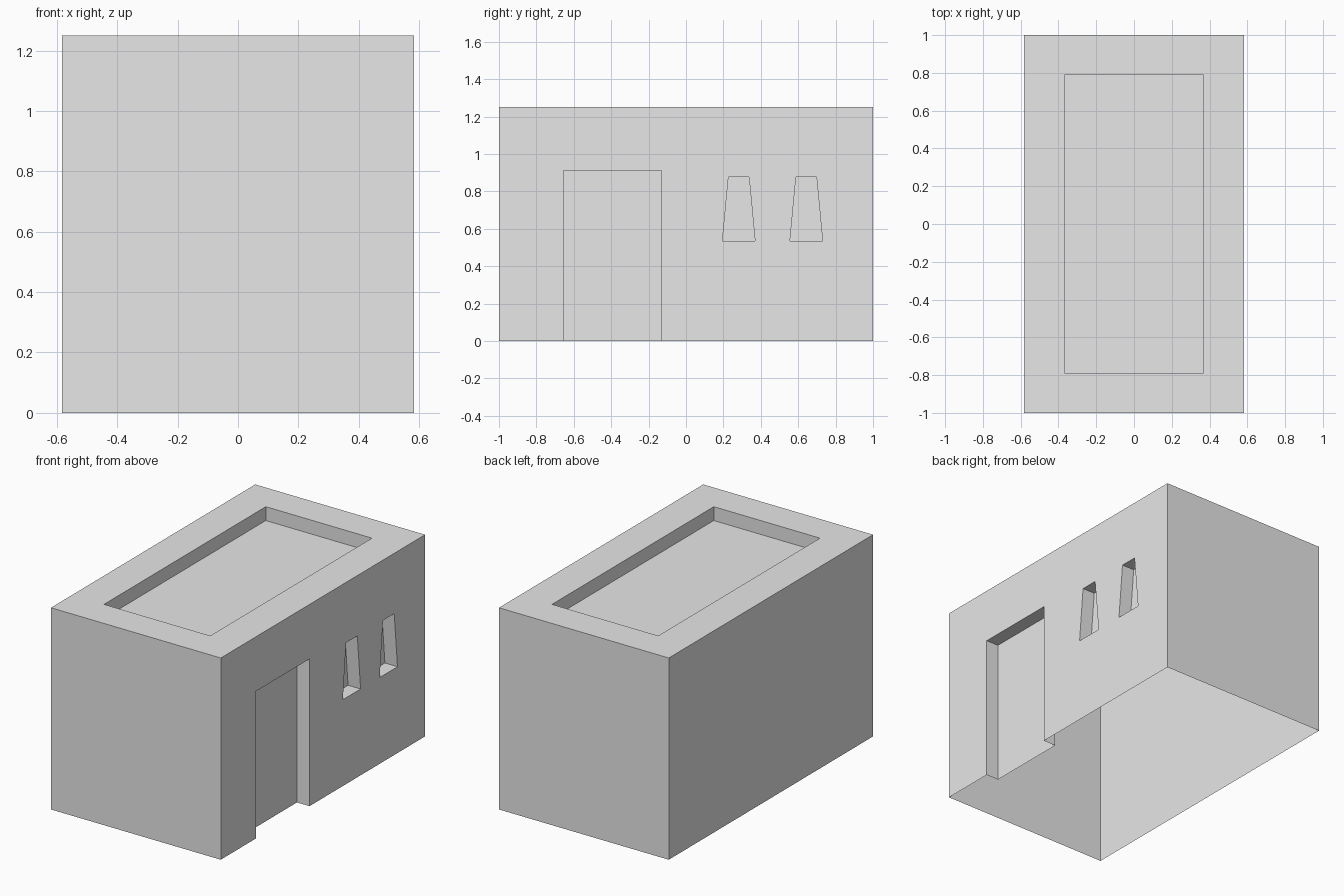
import bpy, bmesh
from mathutils import Vector

cube = bpy.data.objects.get("Cube")
if cube:
    bpy.data.objects.remove(cube, do_unlink=True)

HALF_X, HALF_Y, HEIGHT = 0.582, 1.0, 1.25
DEPTH = 0.086      # shared depth of every recess
OVER = 0.1         # how far cutters stick out of the wall

stone = bpy.data.materials.new("plain_grey")
stone.use_nodes = True
stone.diffuse_color = (0.8, 0.8, 0.8, 1)
stone.node_tree.nodes["Principled BSDF"].inputs["Base Color"].default_value = (0.8, 0.8, 0.8, 1)


def prism(name, outline, push):
    """Extrude a flat outline along the push vector into a closed solid."""
    bm = bmesh.new()
    face = bm.faces.new([bm.verts.new(p) for p in outline])
    grown = bmesh.ops.extrude_face_region(bm, geom=[face])["geom"]
    verts = [g for g in grown if isinstance(g, bmesh.types.BMVert)]
    bmesh.ops.translate(bm, verts=verts, vec=Vector(push))
    bmesh.ops.recalc_face_normals(bm, faces=bm.faces)
    mesh = bpy.data.meshes.new(name)
    bm.to_mesh(mesh)
    bm.free()
    obj = bpy.data.objects.new(name, mesh)
    mesh.materials.append(stone)
    bpy.context.collection.objects.link(obj)
    return obj


def rectangle(hx, hy, z):
    return [(-hx, -hy, z), (hx, -hy, z), (hx, hy, z), (-hx, hy, z)]


def wall_cutter(name, y, low, high, half_low, half_high):
    """Tapered or straight opening sunk into the +x wall."""
    x = HALF_X - DEPTH
    outline = [(x, y - half_low, low), (x, y + half_low, low),
               (x, y + half_high, high), (x, y - half_high, high)]
    return prism(name, outline, (DEPTH + OVER, 0, 0))


# Main block
building = prism("building_shell", rectangle(HALF_X, HALF_Y, 0), (0, 0, HEIGHT))

# Roof, doorway and two tapered window recesses
cutters = [
    prism("roof_cutter", rectangle(0.364, 0.792, HEIGHT - DEPTH), (0, 0, DEPTH + OVER)),
    wall_cutter("door_cutter", -0.393, -OVER, 0.912, 0.262, 0.262),
]
for y in (0.282, 0.643):
    cutters.append(wall_cutter("window_cutter", y, 0.535, 0.876, 0.087, 0.055))

bpy.context.view_layer.objects.active = building
for cutter in cutters:
    cutter.hide_render = True
    mod = building.modifiers.new(cutter.name, "BOOLEAN")
    mod.operation = "DIFFERENCE"
    mod.solver = "EXACT"
    mod.object = cutter
    bpy.ops.object.modifier_apply(modifier=mod.name)
    bpy.data.objects.remove(cutter, do_unlink=True)

# Open underside: the building is a hollow thin shell
bm = bmesh.new()
bm.from_mesh(building.data)
underside = [f for f in bm.faces if all(v.co.z < 0.001 for v in f.verts)]
bmesh.ops.delete(bm, geom=underside, context="FACES")
bm.to_mesh(building.data)
bm.free()
